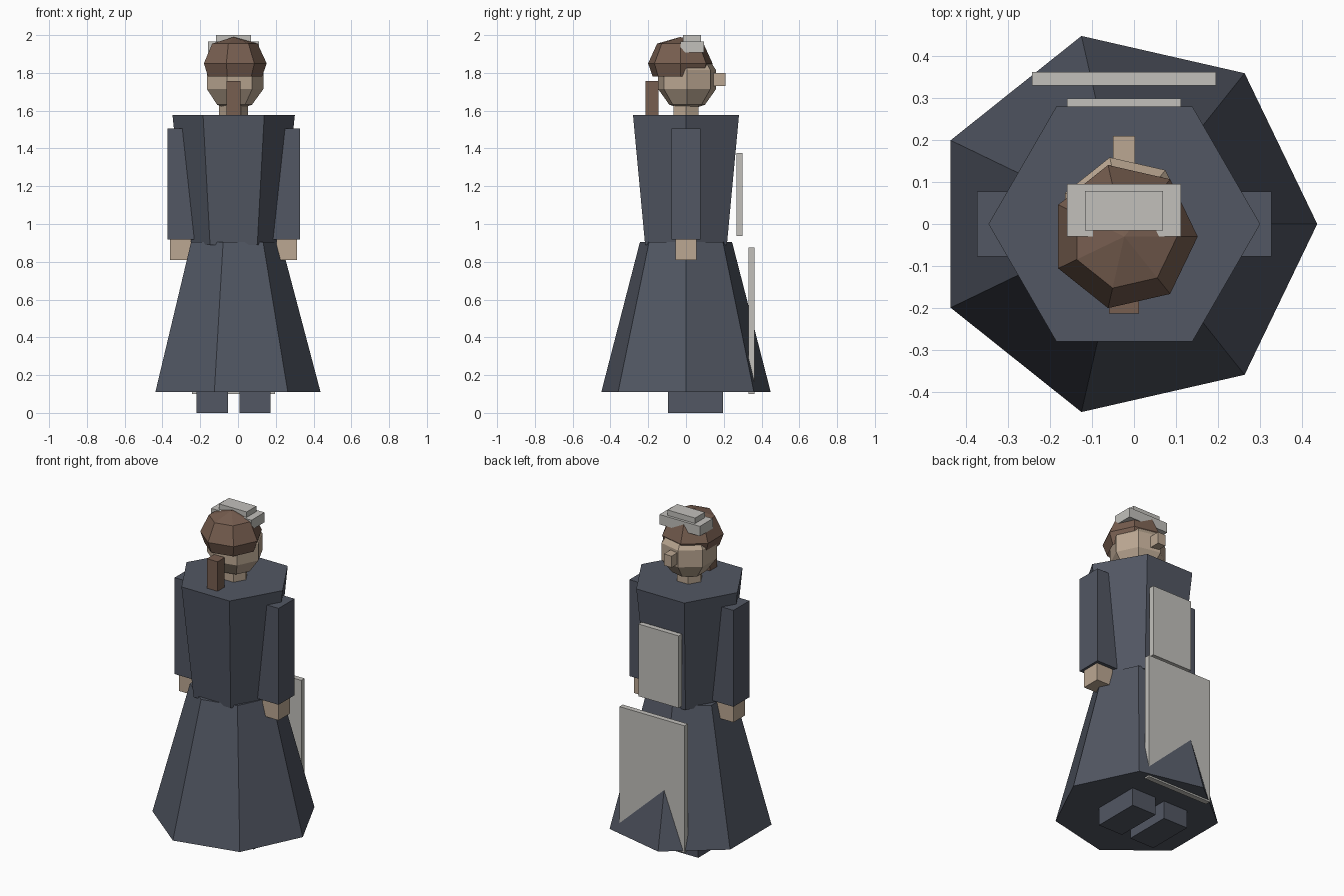
import bpy
import bmesh
from math import cos, sin, tau

cube = bpy.data.objects.get("Cube")
if cube:
    bpy.data.objects.remove(cube, do_unlink=True)

CX = -0.023  # body axis


def material(name, color):
    m = bpy.data.materials.new(name)
    m.use_nodes = True
    m.diffuse_color = (*color, 1)
    bsdf = next(n for n in m.node_tree.nodes if n.type == 'BSDF_PRINCIPLED')
    bsdf.inputs["Base Color"].default_value = (*color, 1)
    return m


COAT = material("slate cloth", (0.084, 0.095, 0.125))
LINEN = material("pale linen", (0.54, 0.53, 0.50))
SKIN = material("skin", (0.50, 0.39, 0.29))
HAIR = material("brown hair", (0.185, 0.112, 0.080))


def finish(name, bm, mat):
    bmesh.ops.recalc_face_normals(bm, faces=bm.faces)
    mesh = bpy.data.meshes.new(name)
    bm.to_mesh(mesh)
    bm.free()
    mesh.materials.append(mat)
    obj = bpy.data.objects.new(name, mesh)
    bpy.context.collection.objects.link(obj)
    return obj


def box(name, mat, xs, ys, zs):
    bm = bmesh.new()
    bmesh.ops.create_cube(bm, size=1)
    for v in bm.verts:
        v.co = [(a + b) / 2 + c * (b - a) for c, (a, b) in zip(v.co, (xs, ys, zs))]
    return finish(name, bm, mat)


def lathe(name, mat, sides, profile, y=0.0, cap_bottom=True):
    """Faceted solid from (radius, height) rings, listed bottom to top."""
    bm = bmesh.new()
    rings = []
    for r, z in profile:
        n = sides if r > 0 else 1
        rings.append([bm.verts.new((CX + r * cos(tau * i / sides), y + r * sin(tau * i / sides), z))
                      for i in range(n)])
    for low, high in zip(rings, rings[1:]):
        for i in range(sides):
            j = (i + 1) % sides
            quad = [low[i % len(low)], low[j % len(low)], high[j % len(high)], high[i % len(high)]]
            bm.faces.new(list(dict.fromkeys(quad)))
    if cap_bottom and len(rings[0]) > 1:
        bm.faces.new(rings[0][::-1])
    if len(rings[-1]) > 1:
        bm.faces.new(rings[-1])
    return finish(name, bm, mat)


# Dress and neck
lathe("skirt", COAT, 7, [(0.46, 0.11), (0.25, 0.905)])
lathe("bodice", COAT, 6, [(0.25, 0.89), (0.324, 1.577)])
lathe("neck", SKIN, 6, [(0.077, 1.55), (0.077, 1.66)])

# Head: seven-sided ball with five bands
R, HZ = 0.165, 1.765
lathe("head", SKIN, 7,
      [(R * sin(tau * k / 10) if 0 < k < 5 else 0, HZ - R * cos(tau * k / 10)) for k in range(6)],
      y=0.006)
box("nose", SKIN, (-0.05, 0.002), (0.12, 0.21), (1.73, 1.80))

# Hair dome and tail
lathe("hair", HAIR, 7, [(0.15, 1.78), (0.175, 1.85), (0.126, 1.955), (0, 1.99)],
      y=-0.03, cap_bottom=False)
box("hair_tail", HAIR, (-0.06, 0.012), (-0.214, -0.145), (1.55, 1.757))

# Cap
box("cap_brim", LINEN, (-0.16, 0.112), (-0.03, 0.095), (1.907, 1.967))
box("cap_top", LINEN, (-0.117, 0.069), (-0.015, 0.079), (1.955, 2.0))

# Apron panels on the face side
box("apron_bib", LINEN, (-0.16, 0.112), (0.268, 0.299), (0.937, 1.377))
box("apron_skirt", LINEN, (-0.243, 0.196), (0.33, 0.362), (0.1, 0.875))

# Limbs, mirrored about the body axis (the model's own left is +x)
for side, s in (("left", 1), ("right", -1)):
    def span(a, b):
        return sorted((CX + s * a, CX + s * b))
    box(side + "_sleeve", COAT, span(0.197, 0.351), (-0.077, 0.077), (0.917, 1.505))
    box(side + "_hand", SKIN, span(0.226, 0.336), (-0.056, 0.056), (0.81, 0.925))
    box(side + "_foot", COAT, span(0.03, 0.196), (-0.095, 0.195), (0, 0.125))
